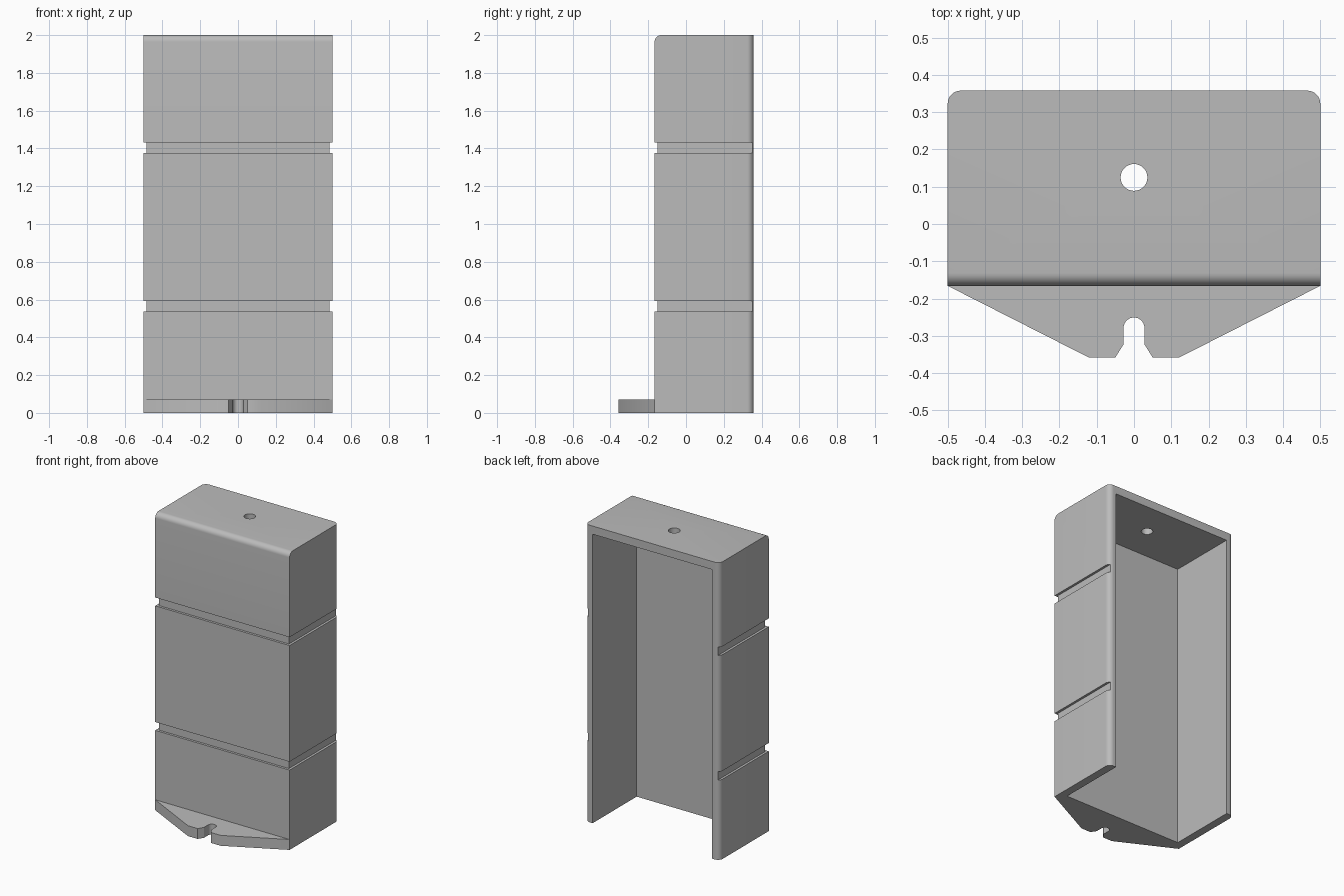
import bpy, bmesh, math

cube = bpy.data.objects.get("Cube")
if cube:
    bpy.data.objects.remove(cube, do_unlink=True)

WIDTH, HEIGHT = 0.5, 2.0            # half width, full height
FRONT, BACK, TIP = -0.166, 0.358, -0.358
WALL, ROUND, GROOVE = 0.055, 0.035, 0.016

gray = bpy.data.materials.new("plain gray")
gray.use_nodes = True
color = (0.5, 0.5, 0.5, 1)
gray.diffuse_color = color
gray.node_tree.nodes["Principled BSDF"].inputs["Base Color"].default_value = color


def make_object(name, bm):
    bmesh.ops.recalc_face_normals(bm, faces=bm.faces)
    mesh = bpy.data.meshes.new(name)
    bm.to_mesh(mesh)
    bm.free()
    mesh.materials.append(gray)
    obj = bpy.data.objects.new(name, mesh)
    bpy.context.collection.objects.link(obj)
    return obj


def prism(name, outline, z0, z1):
    bm = bmesh.new()
    face = bm.faces.new([bm.verts.new((x, y, z0)) for x, y in outline])
    top = bmesh.ops.extrude_face_region(bm, geom=[face])["geom"]
    verts = [v for v in top if isinstance(v, bmesh.types.BMVert)]
    bmesh.ops.translate(bm, verts=verts, vec=(0, 0, z1 - z0))
    return make_object(name, bm)


def box_outline(x, y0, y1):
    return [(-x, y0), (x, y0), (x, y1), (-x, y1)]


def cut(target, cutter):
    mod = target.modifiers.new("cut", "BOOLEAN")
    mod.operation, mod.solver, mod.object = "DIFFERENCE", "EXACT", cutter
    bpy.context.view_layer.objects.active = target
    bpy.ops.object.modifier_apply(modifier=mod.name)
    bpy.data.objects.remove(cutter, do_unlink=True)


def smooth(obj):
    bpy.ops.object.select_all(action="DESELECT")
    obj.select_set(True)
    bpy.context.view_layer.objects.active = obj
    bpy.ops.object.shade_smooth_by_angle(angle=math.radians(30))


# Housing block with rounded top front edge and rounded back uprights
housing = prism("housing", box_outline(WIDTH, FRONT, BACK), 0, HEIGHT)
bm = bmesh.new()
bm.from_mesh(housing.data)
rounded = []
for e in bm.edges:
    a, b = (v.co for v in e.verts)
    mid = (a + b) / 2
    top_front = mid.y < FRONT + 0.01 and mid.z > HEIGHT - 0.01
    back_upright = mid.y > BACK - 0.01 and abs(a.z - b.z) > 1
    if top_front or back_upright:
        rounded.append(e)
bmesh.ops.bevel(bm, geom=rounded, offset=ROUND, segments=8, profile=0.5, affect="EDGES")
bm.to_mesh(housing.data)
bm.free()

# Hollow, open at the back and bottom
cut(housing, prism("hollow_cutter", box_outline(WIDTH - WALL, FRONT + WALL, BACK + 0.2),
                   -0.2, HEIGHT - WALL))

# Grooves wrapping the front and both sides
inner, outer = WIDTH - GROOVE, WIDTH + 0.1
groove_outline = [(-outer, BACK + 0.1), (-outer, FRONT - 0.1), (outer, FRONT - 0.1),
                  (outer, BACK + 0.1), (inner, BACK + 0.1), (inner, FRONT + GROOVE),
                  (-inner, FRONT + GROOVE), (-inner, BACK + 0.1)]
for z in (0.537, 1.375):
    cut(housing, prism("groove_cutter", groove_outline, z, z + 0.056))

# Round hole through the top
circle = [(0.036 * math.cos(i * math.tau / 32), 0.125 + 0.036 * math.sin(i * math.tau / 32))
          for i in range(32)]
cut(housing, prism("hole_cutter", circle, HEIGHT - 0.2, HEIGHT + 0.1))
smooth(housing)

# Tapered foot tab with a flared, round-ended slot
slot = 0.028
half = [(WIDTH, FRONT), (0.122, TIP), (0.05, TIP), (slot, -0.323)]
arc = [(slot * math.cos(i * math.pi / 16), -0.279 + slot * math.sin(i * math.pi / 16))
       for i in range(17)]
tab = prism("foot_tab", half + arc + [(-x, y) for x, y in reversed(half)], 0, 0.07)
smooth(tab)
